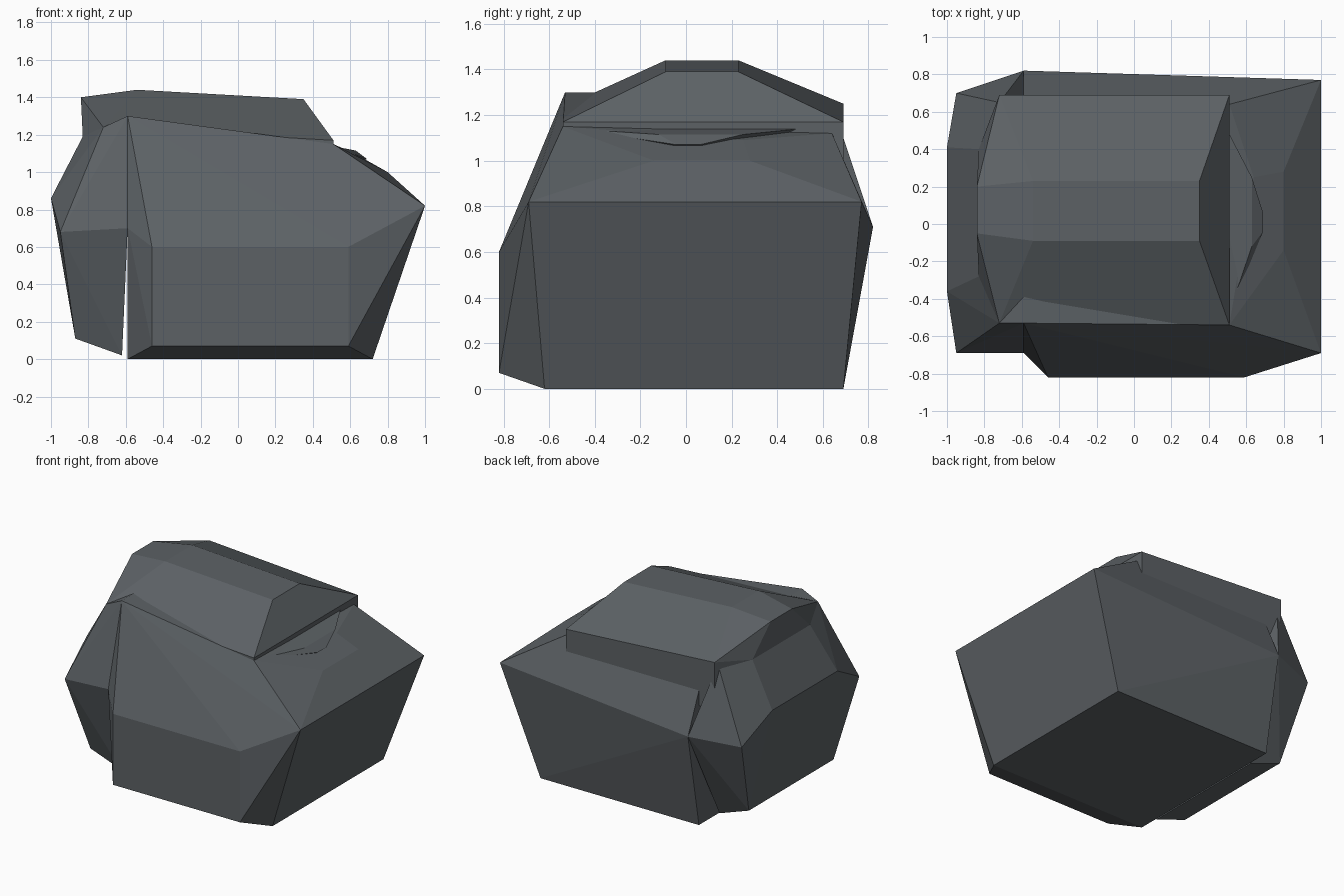
import bpy, bmesh, math

cube = bpy.data.objects.get("Cube")
if cube:
    bpy.data.objects.remove(cube, do_unlink=True)

stone = bpy.data.materials.new("slate_grey_stone")
stone.use_nodes = True
colour = (0.108, 0.121, 0.131, 1)
stone.diffuse_color = colour
bsdf = stone.node_tree.nodes["Principled BSDF"]
bsdf.inputs["Base Color"].default_value = colour
bsdf.inputs["Roughness"].default_value = 0.9


def span(x, y0, y1, z0, z1=None):
    """Front and back corner of one ridge line."""
    return [(x, y0, z0), (x, y1, z0 if z1 is None else z1)]


def chiselled_block(name, ridges):
    """Convex faceted stone spanning the given ridge lines."""
    bm = bmesh.new()
    for ridge in ridges:
        for p in ridge:
            bm.verts.new(p)
    res = bmesh.ops.convex_hull(bm, input=bm.verts[:])
    loose = {g for g in res["geom_interior"] + res["geom_unused"]
             if isinstance(g, bmesh.types.BMVert)}
    bmesh.ops.delete(bm, geom=list(loose), context='VERTS')
    bmesh.ops.dissolve_limit(bm, angle_limit=math.radians(2),
                             verts=bm.verts[:], edges=bm.edges[:])
    bmesh.ops.recalc_face_normals(bm, faces=bm.faces[:])
    mesh = bpy.data.meshes.new(name)
    bm.to_mesh(mesh)
    bm.free()
    mesh.materials.append(stone)
    obj = bpy.data.objects.new(name, mesh)
    bpy.context.collection.objects.link(obj)


# Large block with a raised front panel and a sloping crown
chiselled_block("main_rock", [
    span(-0.59, -0.62, 0.69, 0), span(0.72, -0.62, 0.69, 0),
    span(-0.59, -0.69, 0.82, 0.70, 0.71), span(1.0, -0.69, 0.77, 0.82),
    [(x, -0.82, z) for x in (-0.46, 0.59) for z in (0.07, 0.60)],
    span(0.80, -0.14, 0.28, 1.0), span(0.64, -0.12, 0.25, 1.09),
    span(0.51, -0.54, 0.64, 1.15, 1.12),
    span(-0.59, -0.53, 0.30, 1.30), [(-0.59, 0.64, 1.12)],
])

# Narrower block against the left end, with a gap at its foot
chiselled_block("end_rock", [
    span(-0.62, -0.50, 0.49, 0.02), span(-0.87, -0.50, 0.50, 0.11),
    span(-0.59, -0.69, 0.82, 0.70, 0.71), span(-0.95, -0.69, 0.70, 0.68),
    span(-1.0, -0.36, 0.41, 0.86), span(-0.83, -0.28, 0.40, 1.19),
    span(-0.72, -0.53, 0.65, 1.24, 1.22), span(-0.59, -0.53, 0.30, 1.30),
])

# Bevelled cap lying over the crown
chiselled_block("cap_rock", [
    span(-0.54, -0.09, 0.23, 1.44), span(0.35, -0.09, 0.23, 1.39),
    span(-0.84, -0.05, 0.20, 1.40), span(-0.83, -0.28, 0.40, 1.19),
    span(0.51, -0.54, 0.69, 1.17), span(0.51, -0.54, 0.69, 1.15, 1.0),
    span(-0.72, -0.53, 0.69, 1.24, 1.25), [(-0.72, 0.69, 0.88)],
])

# Small wedge showing under the cap
chiselled_block("wedge_rock", [
    span(0.50, -0.50, 0.50, 1.14), span(0.63, -0.12, 0.25, 1.115),
    span(0.69, -0.04, 0.06, 1.07), span(0.50, -0.20, 0.20, 1.0),
])
